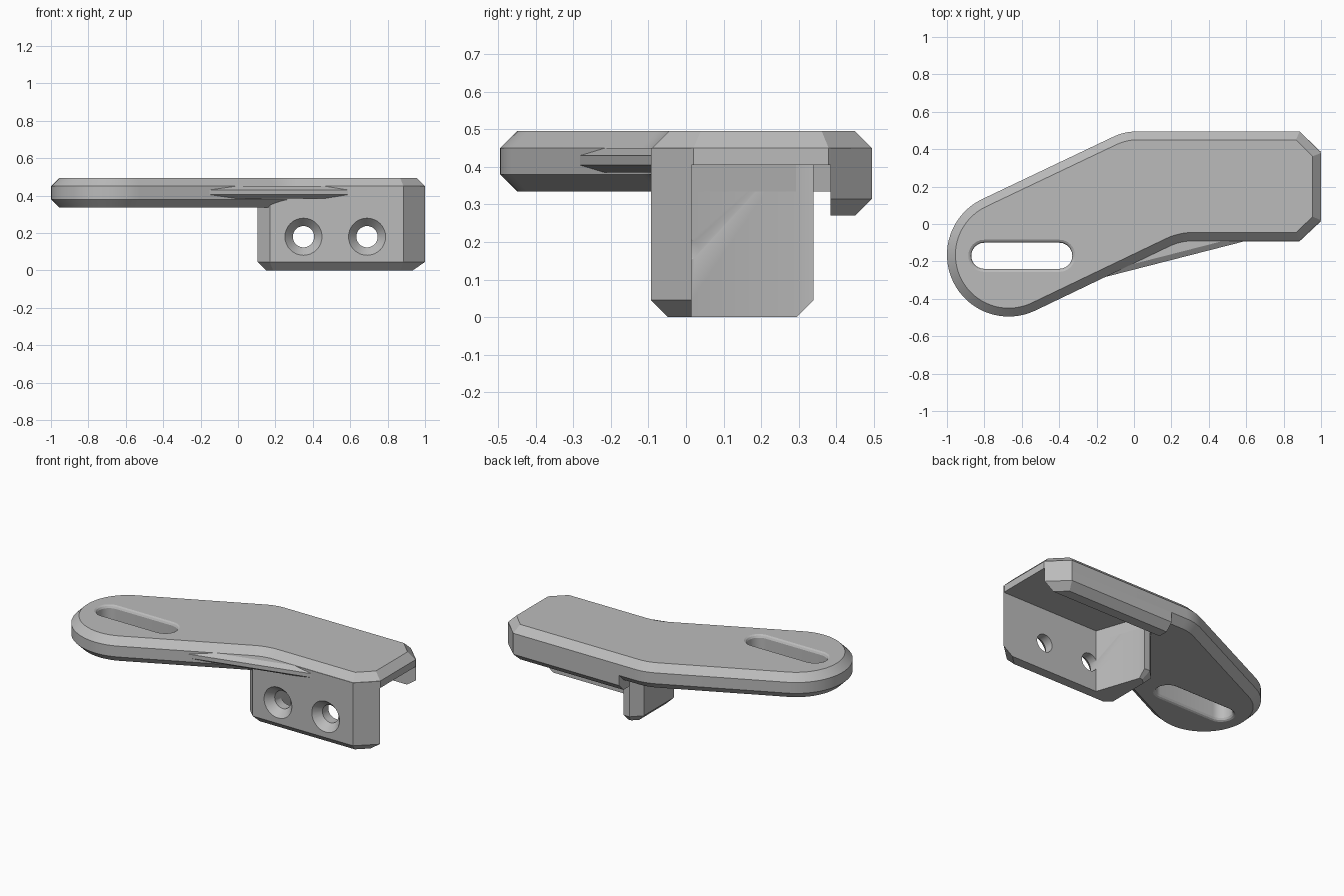
import bpy, bmesh, math
from mathutils import Vector

if "Cube" in bpy.data.objects:
    bpy.data.objects.remove(bpy.data.objects["Cube"])

grey = bpy.data.materials.new("plain grey")
grey.use_nodes = True
colour = (0.5, 0.5, 0.5, 1)
grey.diffuse_color = colour
grey.node_tree.nodes["Principled BSDF"].inputs["Base Color"].default_value = colour


def arc(cx, cy, r, start, end, steps):
    """Points on an arc, angles in degrees."""
    angles = [math.radians(start + (end - start) * i / steps) for i in range(steps + 1)]
    return [(cx + r * math.cos(a), cy + r * math.sin(a)) for a in angles]


def inset(poly, dists):
    """Move each edge of a counter-clockwise outline inwards and mitre the corners."""
    n = len(poly)
    pts = [Vector(p) for p in poly]
    dirs = [(pts[(i + 1) % n] - pts[i]).normalized() for i in range(n)]
    result = []
    for i in range(n):
        d0, d1 = dirs[i - 1], dirs[i]
        n0, n1 = Vector((-d0.y, d0.x)), Vector((-d1.y, d1.x))
        cross = d0.x * d1.y - d0.y * d1.x
        a, b = pts[i] + n0 * dists[i - 1], pts[i] + n1 * dists[i]
        if abs(cross) < 1e-4:
            result.append(b)
        else:
            gap = b - a
            result.append(a + d0 * ((gap.x * d1.y - gap.y * d1.x) / cross))
    return result


def loft(name, rings):
    """Closed solid through matching rings of points."""
    bm = bmesh.new()
    loops = [[bm.verts.new(p) for p in ring] for ring in rings]
    n = len(loops[0])
    for low, high in zip(loops, loops[1:]):
        for i in range(n):
            j = (i + 1) % n
            bm.faces.new((low[i], low[j], high[j], high[i]))
    bm.faces.new(loops[0][::-1])
    bm.faces.new(loops[-1])
    bmesh.ops.recalc_face_normals(bm, faces=bm.faces)
    mesh = bpy.data.meshes.new(name)
    bm.to_mesh(mesh)
    bm.free()
    mesh.materials.append(grey)
    obj = bpy.data.objects.new(name, mesh)
    bpy.context.collection.objects.link(obj)
    return obj


def prism(name, poly, levels, edges=None):
    """Upright prism; levels are (z, inset), edges weights the inset per side."""
    edges = edges or [1] * len(poly)
    return loft(name, [[(p[0], p[1], z) for p in inset(poly, [d * e for e in edges])]
                       for z, d in levels])


def cut(obj, cutter):
    cutter.hide_render = True
    mod = obj.modifiers.new("cut", "BOOLEAN")
    mod.operation, mod.solver, mod.object = "DIFFERENCE", "EXACT", cutter
    bpy.context.view_layer.objects.active = obj
    bpy.ops.object.modifier_apply(modifier=mod.name)
    bpy.data.objects.remove(cutter)


C = 0.045   # chamfer size
TILT = 115.5

# Bent plate with a round end
outline = (arc(-0.67, -0.165, 0.33, TILT, TILT + 180, 32)
           + arc(0.318, -0.39, 0.3, TILT, 90, 6)
           + [(0.885, -0.09), (1, 0.02), (1, 0.38), (0.885, 0.495)]
           + arc(0.017, 0.195, 0.3, 90, TILT, 6))
plate = prism("mounting_plate", outline,
              [(0.335, C), (0.335 + C, 0), (0.495 - C, 0), (0.495, C)])

# Long slot with softened rims
slot = arc(-0.40, -0.17, 0.07, -90, 90, 12) + arc(-0.80, -0.17, 0.07, 90, 270, 12)
cut(plate, prism("slot_cutter", slot,
                 [(0.3, -0.016), (0.335, -0.016), (0.341, -0.006), (0.352, 0),
                  (0.478, 0), (0.489, -0.006), (0.495, -0.016), (0.53, -0.016)]))

# Channel under the straight half
cut(plate, prism("channel_cutter",
                 [(0.30, 0.015), (1.2, 0.015), (1.2, 0.385), (0.175, 0.385)],
                 [(0.2, 0), (0.405, 0)]))

# Rear lip below the plate
lip = prism("rear_lip", [(0.13, 0.385), (1, 0.385), (0.885, 0.495), (0.13, 0.495)],
            [(0.27, C), (0.27 + C, 0), (0.45, 0)], [0, 1, 1, 0])

# Front wall with a short return at its inner end
wall_outline = [(0.105, -0.03), (0.17, -0.093), (0.885, -0.093), (1, 0.015), (0.30, 0.015),
                (0.206, 0.293), (0.206, 0.34), (0.165, 0.34), (0.105, 0.28)]
wall = prism("screw_wall", wall_outline, [(0, C), (C, 0), (0.45, 0)],
             [1, 1, 1, 0, 0, 0, 1, 1, 1])

# Countersunk screw holes
for x in (0.35, 0.69):
    cut(wall, loft("screw_cutter", [
        [(px, y, pz) for px, pz in arc(x, 0.18, r, 0, 348.75, 31)]
        for y, r in ((-0.12, 0.123), (-0.045, 0.057), (0.1, 0.057))]))

# Thin web across the inside of the bend
web = prism("bend_web", [(-0.2, -0.295), (0.6, -0.09), (0.3, 0), (0, -0.1)],
            [(0.385, 0.03), (0.405, 0), (0.43, 0), (0.45, 0.03)], [1, 0, 0, 0])

for obj in (plate, lip, wall, web):
    bpy.ops.object.select_all(action="DESELECT")
    obj.select_set(True)
    bpy.context.view_layer.objects.active = obj
    bpy.ops.object.shade_smooth_by_angle(angle=math.radians(25))
